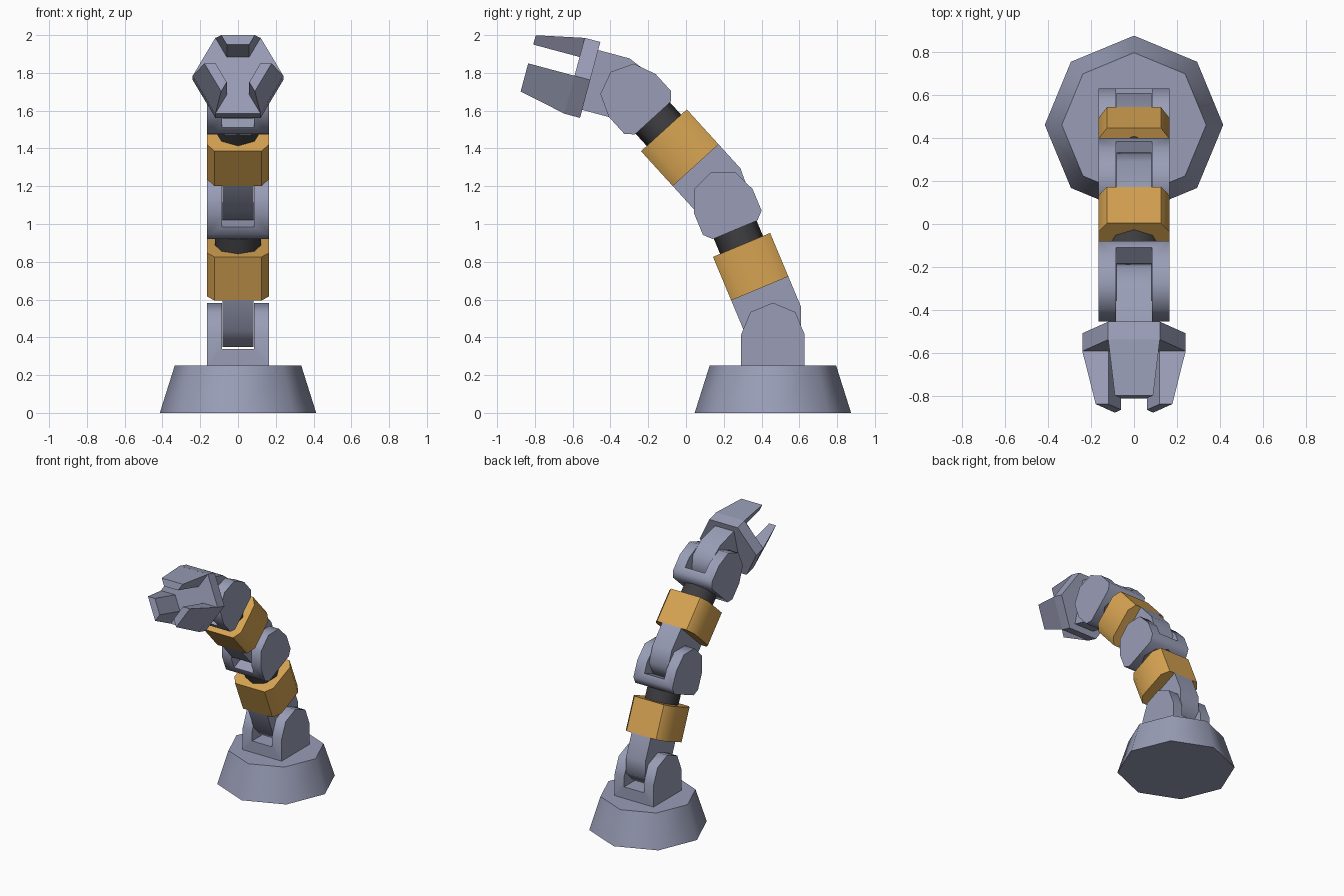
import bpy, bmesh, math
from math import sin, cos, pi, radians
from mathutils import Matrix, Vector

if "Cube" in bpy.data.objects:
    bpy.data.objects.remove(bpy.data.objects["Cube"])


def material(name, rgb):
    m = bpy.data.materials.new(name)
    m.diffuse_color = (*rgb, 1)
    m.use_nodes = True
    m.node_tree.nodes["Principled BSDF"].inputs["Base Color"].default_value = m.diffuse_color
    return m


GREY = material("blue_grey_metal", (0.32, 0.34, 0.47))
ORANGE = material("orange_paint", (0.68, 0.37, 0.085))
DARK = material("dark_rubber", (0.05, 0.05, 0.055))


def frame(pivot, tilt):
    # local x = across, y = arm depth, z = along the arm
    return Matrix.Translation((0, *pivot)) @ Matrix.Rotation(tilt, 4, 'X')


def loft(name, ring_a, ring_b, mat, matrix):
    # closed solid between two matching rings of points
    bm = bmesh.new()
    a = [bm.verts.new(matrix @ Vector(p)) for p in ring_a]
    b = [bm.verts.new(matrix @ Vector(p)) for p in ring_b]
    n = len(a)
    bm.faces.new(a)
    bm.faces.new(b)
    for i in range(n):
        j = (i + 1) % n
        bm.faces.new((a[i], a[j], b[j], b[i]))
    bmesh.ops.recalc_face_normals(bm, faces=bm.faces)
    mesh = bpy.data.meshes.new(name)
    bm.to_mesh(mesh)
    bm.free()
    mesh.materials.append(mat)
    ob = bpy.data.objects.new(name, mesh)
    bpy.context.collection.objects.link(ob)
    return ob


def across(name, profile, half, mat, matrix):
    # side profile extruded over the arm's width
    return loft(name, [(-half, y, z) for y, z in profile],
                [(half, y, z) for y, z in profile], mat, matrix)


def ngon(n, r, z):
    return [(r * cos(2 * pi * i / n), r * sin(2 * pi * i / n), z) for i in range(n)]


def half_octagon(r, start):
    return [(r * cos(start + i * pi / 4), r * sin(start + i * pi / 4)) for i in range(5)]


def fork(name, matrix, chamfer):
    # rounded clevis with a slot cut through from the top
    c, low = chamfer, -0.163
    foot = [(-0.168, low + c), (-0.168 + c, low), (0.168 - c, low), (0.168, low + c)] \
        if c else [(-0.168, low - 0.01), (0.168, low - 0.01)]
    ob = across(name, half_octagon(0.168, 0) + foot, 0.165, GREY, matrix)
    cutter = across("slot_cutter", [(-0.3, -0.077), (0.3, -0.077), (0.3, 0.3), (-0.3, 0.3)],
                    0.084, GREY, matrix)
    mod = ob.modifiers.new("slot", 'BOOLEAN')
    mod.operation, mod.solver, mod.object = 'DIFFERENCE', 'EXACT', cutter
    bpy.context.view_layer.update()
    cut = bpy.data.meshes.new_from_object(ob.evaluated_get(bpy.context.evaluated_depsgraph_get()))
    ob.modifiers.clear()
    ob.data = cut
    bpy.data.objects.remove(cutter)


def tongue(name, matrix):
    across(name, half_octagon(0.164, pi) + [(0.164, 0.174), (-0.164, 0.174)],
           0.081, GREY, matrix)


# base and its fork
loft("base", ngon(8, 0.414, 0), ngon(8, 0.335, 0.25), GREY, frame((0.46, 0), 0))
fork("base_fork", frame((0.46, 0.415), 0), 0)

# two arm segments: tongue, orange housing, neck, fork
section = [(0.125, -0.164), (0.165, -0.109), (0.165, 0.109), (0.125, 0.164),
           (-0.125, 0.164), (-0.165, 0.109), (-0.165, -0.109), (-0.125, -0.164)]
for label, pivot, tilt in (("lower", (0.457, 0.50), radians(22.7)),
                           ("upper", (0.167, 1.184), radians(42.3))):
    m = frame(pivot, tilt)
    tongue(label + "_arm_tongue", m)
    loft(label + "_arm_housing", [(x, y, 0.172) for x, y in section],
         [(x, y, 0.422) for x, y in section], ORANGE, m)
    loft(label + "_arm_neck", ngon(8, 0.123, 0.415), ngon(8, 0.123, 0.515), DARK, m)
    fork(label + "_arm_fork", m @ Matrix.Translation((0, 0, 0.672)), 0.04)

# wrist and hexagonal palm
hand = frame((-0.341, 1.718), radians(75))
tongue("wrist_tongue", hand)
loft("palm", ngon(6, 0.24, 0.172), ngon(6, 0.24, 0.258), GREY, hand)


# three tapered fingers with radial sides
def finger_ring(inner, outer, z):
    t = math.tan(pi / 6)
    return [(-inner * t, inner, z), (inner * t, inner, z),
            (outer * t, outer, z), (-outer * t, outer, z)]


for i in range(3):
    loft("finger_%d" % (i + 1), finger_ring(0.103, 0.2078, 0.257),
         finger_ring(0.103, 0.154, 0.512), GREY,
         hand @ Matrix.Rotation(i * 2 * pi / 3, 4, 'Z'))

# soft shading on the shallow facets, sharp elsewhere
bpy.ops.object.select_all(action='SELECT')
bpy.context.view_layer.objects.active = bpy.data.objects["base"]
bpy.ops.object.shade_smooth_by_angle(angle=radians(50))
